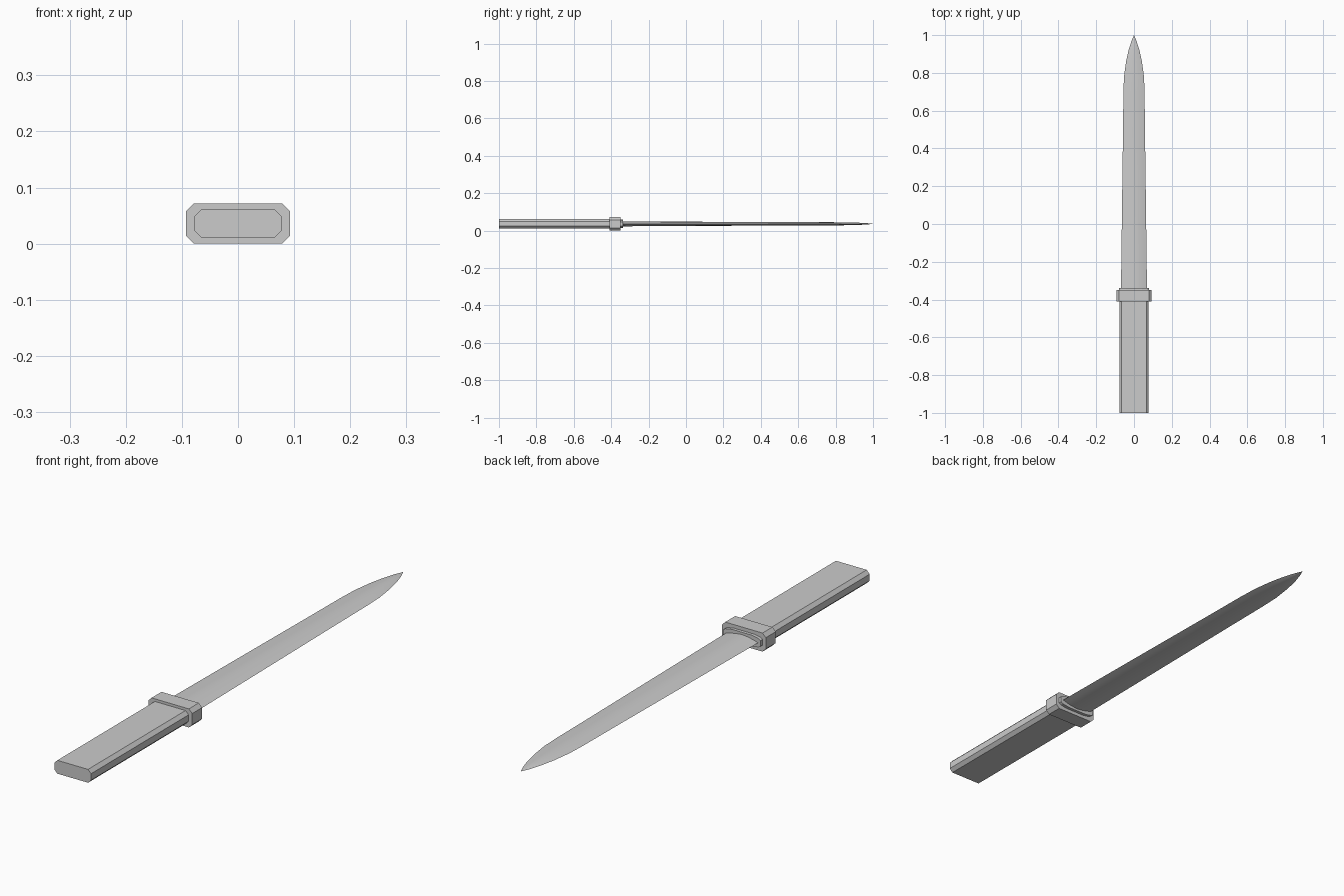
import bpy, bmesh

if "Cube" in bpy.data.objects:
    bpy.data.objects.remove(bpy.data.objects["Cube"])

ZC = 0.036  # mid height of the whole model

grey = bpy.data.materials.new("light grey")
grey.diffuse_color = (0.6, 0.6, 0.6, 1)
grey.use_nodes = True
grey.node_tree.nodes["Principled BSDF"].inputs["Base Color"].default_value = grey.diffuse_color


def octagon(w, h, c):
    """Rectangle section with chamfered corners."""
    return [(w, h - c), (w - c, h), (c - w, h), (-w, h - c),
            (-w, c - h), (c - w, -h), (w - c, -h), (w, c - h)]


def lens(w, h):
    """Flattened blade section with two sharp edges and a soft ridge."""
    top = [(1, 0), (0.72, 0.42), (0.4, 0.78), (0, 1), (-0.4, 0.78), (-0.72, 0.42)]
    return [(x * w, z * h) for x, z in top] + [(-x * w, -z * h) for x, z in top]


def loft(name, sections, tip=None, smooth=False):
    """Skin a list of (y, section) rings along y, with caps or a point."""
    bm = bmesh.new()
    rings = [[bm.verts.new((x, y, ZC + z)) for x, z in sec] for y, sec in sections]
    n = len(rings[0])
    for a, b in zip(rings, rings[1:]):
        for i in range(n):
            bm.faces.new((a[i], a[(i + 1) % n], b[(i + 1) % n], b[i]))
    bm.faces.new(rings[0])
    if tip is None:
        bm.faces.new(rings[-1])
    else:
        point = bm.verts.new((0, tip, ZC))
        for i in range(n):
            bm.faces.new((rings[-1][i], rings[-1][(i + 1) % n], point))
    bmesh.ops.recalc_face_normals(bm, faces=bm.faces)
    mesh = bpy.data.meshes.new(name)
    bm.to_mesh(mesh)
    bm.free()
    mesh.materials.append(grey)
    obj = bpy.data.objects.new(name, mesh)
    bpy.context.collection.objects.link(obj)
    if smooth:
        bpy.context.view_layer.objects.active = obj
        obj.select_set(True)
        bpy.ops.object.shade_smooth_by_angle()
        obj.select_set(False)


# Handle
grip = octagon(0.078, 0.0255, 0.013)
loft("handle", [(-1.0, grip), (-0.40, grip)])

# Guard
block = octagon(0.093, 0.0355, 0.014)
loft("guard", [(-0.41, block), (-0.35, block)])

# Collar at the base of the blade
collar = [(0.079, 0.011), (0.07, 0.017), (0.042, 0.022), (-0.042, 0.022),
          (-0.07, 0.017), (-0.079, 0.011)]
collar += [(-x, -z) for x, z in collar]
loft("collar", [(-0.36, collar), (-0.338, collar)])

# Blade: (y, half width, half thickness)
profile = [(-0.36, 0.069, 0.0135), (-0.12, 0.066, 0.012), (0.2, 0.062, 0.0105),
           (0.5, 0.058, 0.0095), (0.7, 0.056, 0.009), (0.78, 0.053, 0.0085),
           (0.86, 0.042, 0.0075), (0.92, 0.029, 0.006), (0.97, 0.013, 0.0035)]
loft("blade", [(y, lens(w, t)) for y, w, t in profile], tip=1.0, smooth=True)
